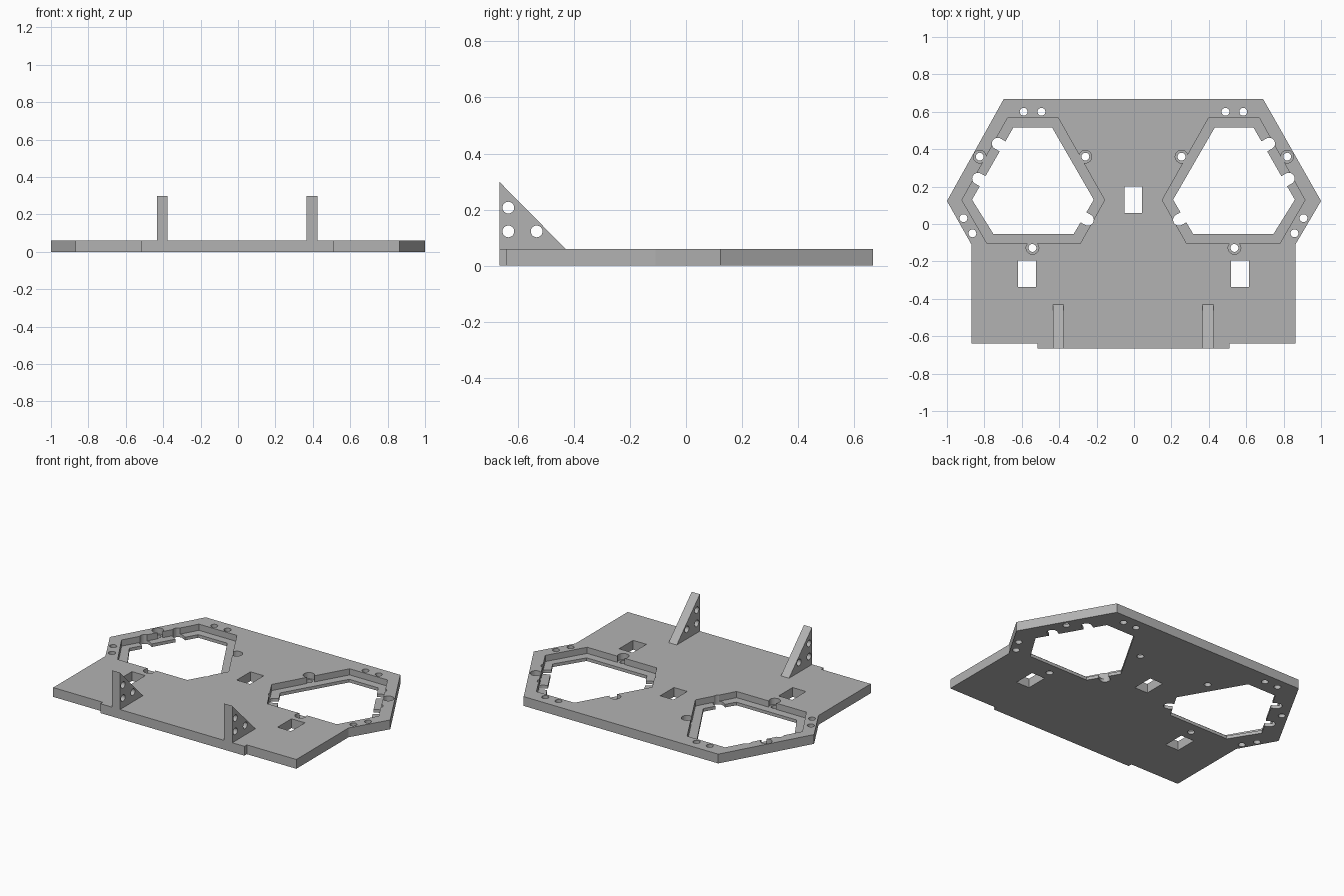
import bpy, bmesh
from math import cos, sin, pi, atan2
from mathutils import Vector

cube = bpy.data.objects.get("Cube")
if cube:
    bpy.data.objects.remove(cube)

grey = bpy.data.materials.new("plain_grey")
grey.use_nodes = True
colour = (0.45, 0.45, 0.45, 1)
grey.diffuse_color = colour
grey.node_tree.nodes["Principled BSDF"].inputs["Base Color"].default_value = colour

MID = -0.003          # symmetry line of the plate
THICK = 0.06          # plate thickness
LEDGE = 0.02          # floor of the hexagonal recesses
EDGE = -0.665         # front edge


def prism(name, profile, low, high, axis="z"):
    """Extrude a 2D profile along z, or a (y, z) profile along x."""
    def place(p, h):
        return (p[0], p[1], h) if axis == "z" else (h, p[0], p[1])
    bm = bmesh.new()
    face = bm.faces.new([bm.verts.new(place(p, low)) for p in profile])
    top = bmesh.ops.extrude_face_region(bm, geom=[face])
    shift = Vector(place((0, 0), high - low))
    bmesh.ops.translate(bm, vec=shift,
                        verts=[v for v in top["geom"] if isinstance(v, bmesh.types.BMVert)])
    bmesh.ops.recalc_face_normals(bm, faces=bm.faces)
    mesh = bpy.data.meshes.new(name)
    bm.to_mesh(mesh)
    bm.free()
    mesh.materials.append(grey)
    obj = bpy.data.objects.new(name, mesh)
    bpy.context.collection.objects.link(obj)
    return obj


def cut(target, profile, low, high, axis="z"):
    cutter = prism("cutter", profile, low, high, axis)
    cutter.hide_render = True
    mod = target.modifiers.new("cut", "BOOLEAN")
    mod.operation = "DIFFERENCE"
    mod.solver = "EXACT"
    mod.object = cutter
    bpy.context.view_layer.objects.active = target
    bpy.ops.object.modifier_apply(modifier=mod.name)
    bpy.data.objects.remove(cutter)


def circle(x, y, r, n=24):
    return [(x + r * cos(2 * pi * i / n), y + r * sin(2 * pi * i / n)) for i in range(n)]


def notch(x, y, dx, dy, r=0.031, reach=0.07):
    """Round-ended slot that opens in the direction (dx, dy)."""
    a = atan2(dy, dx)
    pts = [(x + r * cos(a + pi / 2 + pi * i / 12), y + r * sin(a + pi / 2 + pi * i / 12))
           for i in range(13)]
    end = [(px + reach * cos(a), py + reach * sin(a)) for px, py in (pts[-1], pts[0])]
    return pts + end


def box(x0, x1, y0, y1):
    return [(x0, y0), (x1, y0), (x1, y1), (x0, y1)]


def flip(profile):
    return [(2 * MID - x, y) for x, y in profile]


# Base plate with pointed sides and a raised front lip
half = [(-0.697, 0.667), (-1, 0.123), (-0.87, -0.108), (-0.87, -0.64), (-0.517, -0.64), (-0.517, EDGE)]
outline = half + flip(half)[::-1]
outline = [(1.0 if x > 0.99 else x, y) for x, y in outline]
plate = prism("base_plate", outline, 0, THICK)

# Right-hand cuts, repeated on the left
recess = [(-0.676, 0.567), (-0.405, 0.567), (-0.157, 0.128), (-0.288, -0.105), (-0.785, -0.105), (-0.92, 0.128)]
opening = [(-0.645, 0.516), (-0.438, 0.516), (-0.215, 0.13), (-0.322, -0.053), (-0.752, -0.053), (-0.866, 0.13)]
bosses = [(-0.26, 0.36), (-0.825, 0.36), (-0.543, -0.128)]
holes = [(-0.59, 0.6), (-0.495, 0.6), (-0.912, 0.031), (-0.864, -0.05)]
notches = [(-0.729, 0.43, 0.87, -0.5), (-0.834, 0.243, 0.87, -0.5), (-0.246, 0.022, -0.87, 0.5)]

through = [opening, box(-0.62, -0.524, -0.337, -0.195)]
through += [circle(x, y, 0.021) for x, y in holes + bosses]
through += [notch(*n) for n in notches]
sunk = [recess] + [circle(x, y, 0.034) for x, y in bosses]
for side in (lambda p: p, flip):
    for shape in sunk:
        cut(plate, side(shape), LEDGE, 0.2)
    for shape in through:
        cut(plate, side(shape), -0.1, 0.2)

# Central slot
cut(plate, box(-0.051, 0.044, 0.06, 0.2), -0.1, 0.2)

# Triangular upright brackets with three holes each
for name, x in (("right_bracket", -0.405), ("left_bracket", 0.396)):
    bracket = prism(name, [(EDGE, THICK), (-0.43, THICK), (EDGE, 0.298)], x - 0.029, x + 0.029, "x")
    for y, z in ((-0.634, 0.207), (-0.634, 0.122), (-0.533, 0.122)):
        cut(bracket, circle(y, z, 0.021), x - 0.1, x + 0.1, "x")
